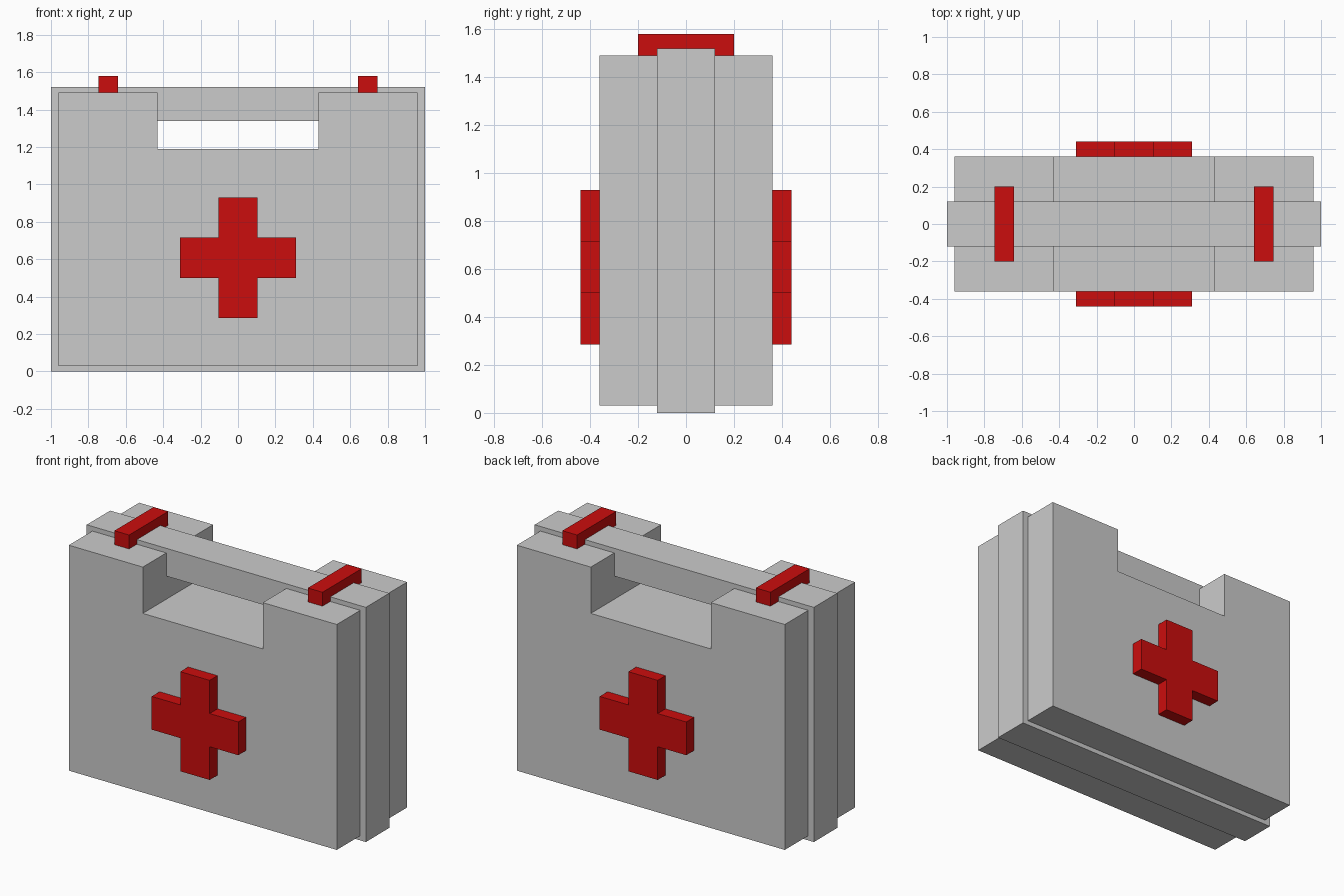
import bpy, bmesh

if "Cube" in bpy.data.objects:
    bpy.data.objects.remove(bpy.data.objects["Cube"])

red = bpy.data.materials.new("red")
red.diffuse_color = (0.6, 0.004, 0.004, 1)
red.use_nodes = True
red.node_tree.nodes["Principled BSDF"].inputs["Base Color"].default_value = red.diffuse_color


def finish(name, bm, material=None):
    bmesh.ops.recalc_face_normals(bm, faces=bm.faces)
    mesh = bpy.data.meshes.new(name)
    bm.to_mesh(mesh)
    bm.free()
    obj = bpy.data.objects.new(name, mesh)
    bpy.context.collection.objects.link(obj)
    if material:
        mesh.materials.append(material)
    return obj


def prism(name, half, y0, y1, material=None):
    """Extrude along y the outline given by its right half (bottom to top)."""
    outline = half + [(-x, z) for x, z in reversed(half)]
    bm = bmesh.new()
    face = bm.faces.new([bm.verts.new((x, y0, z)) for x, z in outline])
    new = bmesh.ops.extrude_face_region(bm, geom=[face])["geom"]
    verts = [v for v in new if isinstance(v, bmesh.types.BMVert)]
    bmesh.ops.translate(bm, verts=verts, vec=(0, y1 - y0, 0))
    return finish(name, bm, material)


def frame(name, outer, inner, half_depth):
    """Rectangular plate with a rectangular hole; rects are (half width, z0, z1)."""
    bm = bmesh.new()
    loops = []
    for (w, z0, z1), y in ((outer, -half_depth), (outer, half_depth),
                           (inner, half_depth), (inner, -half_depth)):
        corners = ((-w, z0), (w, z0), (w, z1), (-w, z1))
        loops.append([bm.verts.new((x, y, z)) for x, z in corners])
    for a, b in zip(loops, loops[1:] + loops[:1]):
        for i in range(4):
            j = (i + 1) % 4
            bm.faces.new((a[i], a[j], b[j], b[i]))
    return finish(name, bm)


# Central band with the handle opening
frame("center_band", (1.0, 0.0, 1.52), (0.43, 1.19, 1.34), 0.12)

# Notched case halves and their raised crosses
shell = [(0.96, 0.03), (0.96, 1.49), (0.43, 1.49), (0.43, 1.19)]
cross = [(0.105, 0.285), (0.105, 0.5), (0.31, 0.5),
         (0.31, 0.715), (0.105, 0.715), (0.105, 0.93)]
for side, s in (("front", -1), ("back", 1)):
    prism(side + "_shell", shell, s * 0.12, s * 0.36)
    prism(side + "_cross", cross, s * 0.36, s * 0.44, red)

# Latches bridging both halves on top
for side, s in (("left", -1), ("right", 1)):
    latch = prism(side + "_latch", [(0.0525, 1.49), (0.0525, 1.58)], -0.2, 0.2, red)
    latch.location.x = s * 0.693
